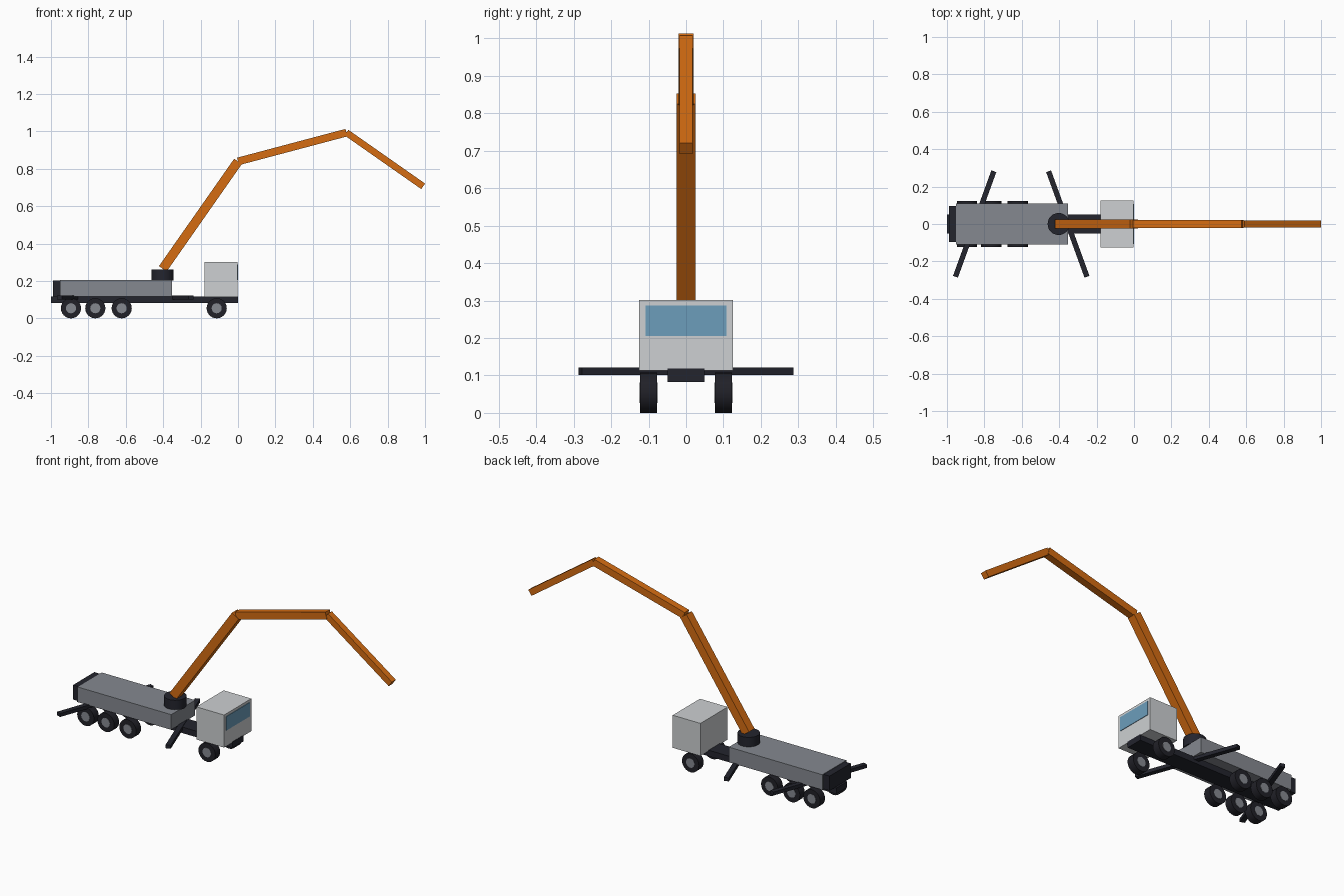
import bpy, math
from mathutils import Vector

if "Cube" in bpy.data.objects:
    bpy.data.objects.remove(bpy.data.objects["Cube"])


def material(name, rgb):
    m = bpy.data.materials.new(name)
    m.diffuse_color = (*rgb, 1)
    m.use_nodes = True
    m.node_tree.nodes["Principled BSDF"].inputs["Base Color"].default_value = m.diffuse_color
    return m


ORANGE = material("boom orange", (0.66, 0.15, 0.006))
WHITE = material("cab light grey", (0.61, 0.63, 0.645))
GREY = material("body grey", (0.235, 0.25, 0.28))
DARK = material("chassis dark", (0.017, 0.018, 0.027))
RUBBER = material("tyre black", (0.015, 0.015, 0.021))
GLASS = material("window blue", (0.15, 0.34, 0.50))


def box(name, lo, hi, mat, rot=(0, 0, 0)):
    """Box between two corners, turned about its own centre."""
    lo, hi = Vector(lo), Vector(hi)
    bpy.ops.mesh.primitive_cube_add(size=1, location=(lo + hi) / 2, rotation=rot)
    o = bpy.context.object
    o.name = name
    o.scale = hi - lo
    o.data.materials.append(mat)
    return o


def cylinder(name, loc, radius, depth, mat, rot=(0, 0, 0), sides=24):
    bpy.ops.mesh.primitive_cylinder_add(vertices=sides, radius=radius, depth=depth,
                                        location=loc, rotation=rot)
    o = bpy.context.object
    o.name = name
    o.data.materials.append(mat)
    bpy.ops.object.shade_smooth_by_angle(angle=math.radians(35))
    return o


# Truck frame, cab and pump body
box("chassis", (-1, -0.05, 0.083), (0, 0.05, 0.118), DARK)
box("cab", (-0.18, -0.125, 0.113), (-0.002, 0.125, 0.302), WHITE)
box("windscreen", (-0.005, -0.108, 0.206), (0.001, 0.108, 0.287), GLASS)
box("pump_body", (-0.952, -0.11, 0.117), (-0.352, 0.11, 0.205), GREY)
box("rear_hopper", (-0.99, -0.097, 0.117), (-0.951, 0.097, 0.202), DARK)

# Wheels: the hub shows on both sides of each tyre
for i, x in enumerate((-0.893, -0.763, -0.622, -0.114)):
    for side, y in (("front", -0.1), ("back", 0.1)):
        turn = (math.pi / 2, 0, 0)
        cylinder(f"tyre_{side}_{i}", (x, y, 0.054), 0.054, 0.045, RUBBER, turn)
        cylinder(f"hub_{side}_{i}", (x, y, 0.054), 0.027, 0.048, GREY, turn)

# Outrigger beams, each one crossing the chassis at a slant
for name, x, angle in (("rear_outrigger", -0.852, -20), ("middle_outrigger", -0.354, 20)):
    box(name, (x - 0.014, -0.3, 0.101), (x + 0.014, 0.3, 0.121), DARK,
        (0, 0, math.radians(angle)))

# Turntable and three folding boom sections
cylinder("turntable", (-0.403, 0, 0.231), 0.059, 0.058, DARK)
joints = [(-0.402, 0.265), (0, 0.839), (0.58, 0.993), (0.99, 0.706)]
for i, thick in enumerate((0.05, 0.041, 0.036)):
    (x1, z1), (x2, z2) = joints[i], joints[i + 1]
    cx, cz, h, t = (x1 + x2) / 2, (z1 + z2) / 2, math.hypot(x2 - x1, z2 - z1) / 2, thick / 2
    box(f"boom_section_{i + 1}", (cx - h, -t, cz - t), (cx + h, t, cz + t), ORANGE,
        (0, -math.atan2(z2 - z1, x2 - x1), 0))
